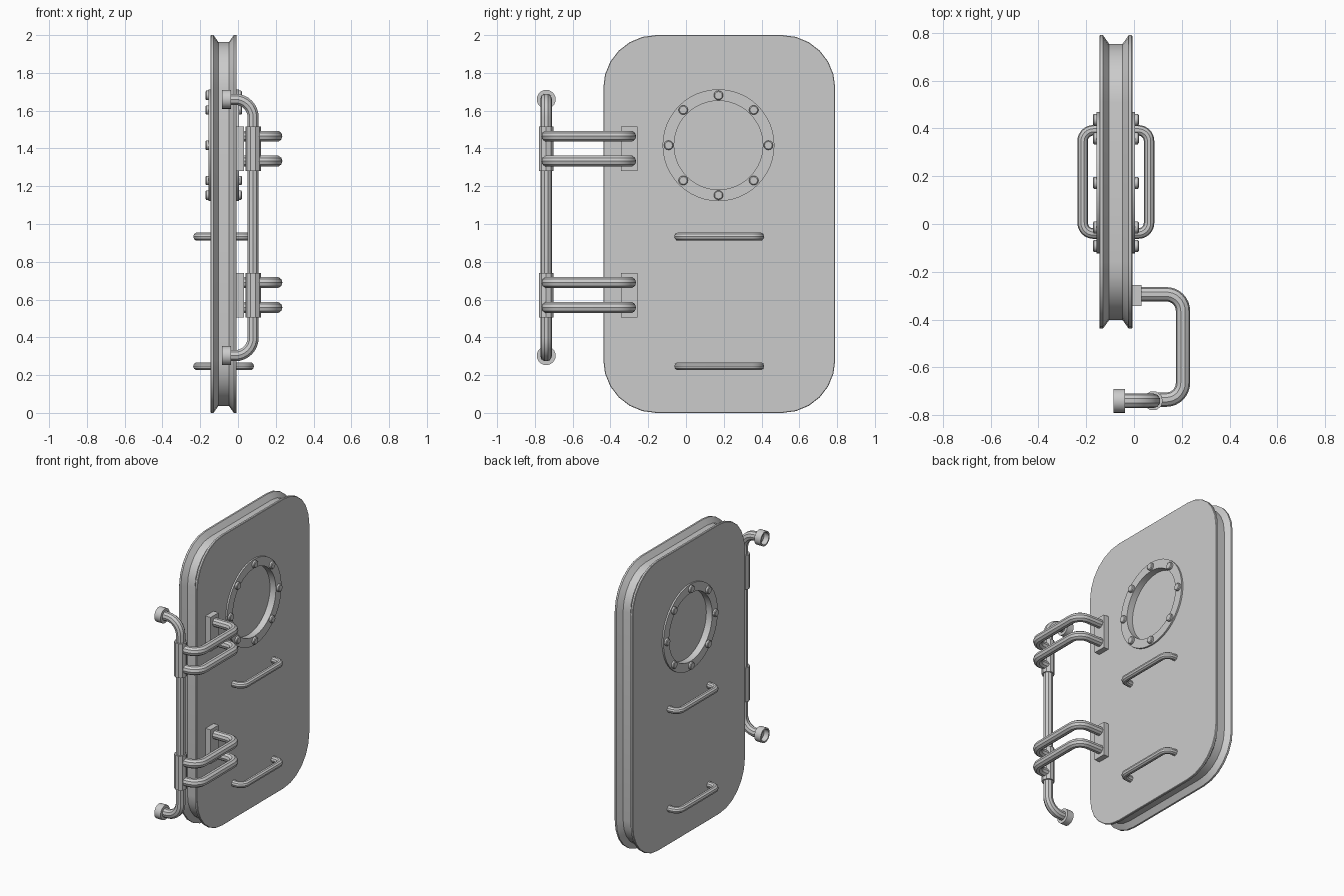
import bpy, bmesh
from math import pi, sin, cos
from mathutils import Vector, Matrix

if "Cube" in bpy.data.objects:
    bpy.data.objects.remove(bpy.data.objects["Cube"])

steel = bpy.data.materials.new("grey_steel")
steel.use_nodes = True
GREY = (0.6, 0.6, 0.6, 1)
steel.diffuse_color = GREY
steel.node_tree.nodes["Principled BSDF"].inputs["Base Color"].default_value = GREY

CX = -0.076             # mid-plane of the door
HALF = 0.069            # half thickness of the door
PORT = Vector((CX, 0.172, 1.417))


def activate(ob):
    bpy.ops.object.select_all(action='DESELECT')
    ob.select_set(True)
    bpy.context.view_layer.objects.active = ob


def finish(ob, smooth=True):
    ob.data.materials.clear()
    ob.data.materials.append(steel)
    if smooth:
        activate(ob)
        bpy.ops.object.shade_smooth_by_angle(angle=0.6)
    return ob


def from_bmesh(name, bm):
    bmesh.ops.recalc_face_normals(bm, faces=bm.faces)
    me = bpy.data.meshes.new(name)
    bm.to_mesh(me)
    bm.free()
    ob = bpy.data.objects.new(name, me)
    bpy.context.collection.objects.link(ob)
    return ob


def loft(name, rings, closed=False):
    """Skin matching rings of points; cap the ends or join them in a loop."""
    bm = bmesh.new()
    loops = [[bm.verts.new(p) for p in ring] for ring in rings]
    n = len(loops[0])
    pairs = list(zip(loops, loops[1:]))
    if closed:
        pairs.append((loops[-1], loops[0]))
    else:
        bm.faces.new(loops[0])
        bm.faces.new(loops[-1])
    for a, b in pairs:
        for i in range(n):
            j = (i + 1) % n
            bm.faces.new((a[i], a[j], b[j], b[i]))
    return from_bmesh(name, bm)


def lathe_x(name, centre, profile, sides=32, closed=False):
    """Turn (x, radius) pairs around an axis along x."""
    angles = [2 * pi * i / sides for i in range(sides)]
    rings = [[centre + Vector((x, r * cos(a), r * sin(a))) for a in angles]
             for x, r in profile]
    return loft(name, rings, closed)


def tube(name, points, radius, bend, steps=8):
    """Round pipe through the points with rounded corners."""
    pts = [Vector(p) for p in points]
    path = [pts[0]]
    for before, corner, after in zip(pts, pts[1:], pts[2:]):
        u, v = (before - corner).normalized(), (after - corner).normalized()
        for i in range(steps + 1):
            t = pi / 2 * i / steps
            path.append(corner + bend * (u * (1 - sin(t)) + v * (1 - cos(t))))
    path.append(pts[-1])
    cu = bpy.data.curves.new(name, 'CURVE')
    cu.dimensions = '3D'
    cu.bevel_depth = radius
    cu.bevel_resolution = 3
    cu.use_fill_caps = True
    sp = cu.splines.new('POLY')
    sp.points.add(len(path) - 1)
    for p, co in zip(sp.points, path):
        p.co = (*co, 1)
    ob = bpy.data.objects.new(name, cu)
    bpy.context.collection.objects.link(ob)
    activate(ob)
    bpy.ops.object.convert(target='MESH')
    return finish(bpy.context.object)


# Door slab: rounded rectangle outline with a groove around its rim
def outline(x, inset, radius=0.28, steps=6):
    pts = []
    for k, (sy, sz) in enumerate(((1, 1), (-1, 1), (-1, -1), (1, -1))):
        cy, cz = 0.176 + sy * (0.614 - radius), 1 + sz * (1 - radius)
        for i in range(steps + 1):
            a = pi / 2 * (k + i / steps)
            r = radius - inset
            pts.append((x, cy + r * cos(a), cz + r * sin(a)))
    return pts


rim = ((-HALF, 0.003), (-0.066, 0), (-0.054, 0), (-0.028, 0.036),
       (0.028, 0.036), (0.054, 0), (0.066, 0), (HALF, 0.003))
door = loft("door", [outline(CX + x, d) for x, d in rim])

# Porthole recess on both faces, leaving a pane in the middle
for side in (-1, 1):
    cutter = lathe_x("recess_cutter", PORT,
                     ((side * 0.035, 0.235), (side * 0.12, 0.235)), 48)
    mod = door.modifiers.new("recess", 'BOOLEAN')
    mod.operation = 'DIFFERENCE'
    mod.solver = 'EXACT'
    mod.object = cutter
    activate(door)
    bpy.ops.object.modifier_apply(modifier=mod.name)
    bpy.data.objects.remove(cutter)
finish(door)

# Porthole rings, bolts and grab handles on both faces
for side, label in ((-1, "right"), (1, "left")):
    finish(lathe_x(f"porthole_ring_{label}", PORT,
                   [(side * x, r) for x, r in ((0.06, 0.235), (0.06, 0.296),
                                               (0.08, 0.296), (0.08, 0.235))],
                   48, closed=True))
    for i in range(8):
        a = i * pi / 4
        spot = PORT + 0.264 * Vector((0, cos(a), sin(a)))
        finish(lathe_x(f"porthole_bolt_{label}_{i + 1}", spot,
                       [(side * 0.075, 0.025), (side * 0.092, 0.025),
                        (side * 0.096, 0.02)], 12))
    for z, level in ((0.933, "upper"), (0.247, "lower")):
        base, out = CX + side * 0.06, CX + side * 0.139
        tube(f"grab_handle_{level}_{label}",
             [(base, -0.04, z), (out, -0.04, z), (out, 0.392, z),
              (base, 0.392, z)], 0.022, 0.045)

# Hinge pipe bent back at both ends, with open end collars
PX, PY = 0.08, -0.74
LOW, HIGH = 0.303, 1.66
tube("hinge_pipe", [(-0.05, PY, LOW), (PX, PY, LOW),
                    (PX, PY, HIGH), (-0.05, PY, HIGH)], 0.031, 0.095)
for z, level in ((LOW, "lower"), (HIGH, "upper")):
    finish(lathe_x(f"pipe_collar_{level}", Vector((0, PY, z)),
                   ((-0.038, 0.028), (-0.038, 0.05), (-0.086, 0.05),
                    (-0.086, 0.04), (-0.05, 0.04), (-0.05, 0.028)),
                   24, closed=True))

# Hinges: sleeve on the pipe, mounting plate on the door, two bent arms
for zc, level in ((0.623, "lower"), (1.398, "upper")):
    tube(f"hinge_sleeve_{level}",
         [(PX, PY, zc - 0.118), (PX, PY, zc + 0.118)], 0.041, 0)
    bm = bmesh.new()
    bmesh.ops.create_cube(bm, size=1, matrix=Matrix.Translation(
        (0.01, -0.3, zc)) @ Matrix.Diagonal((0.044, 0.088, 0.236, 1)))
    finish(from_bmesh(f"hinge_plate_{level}", bm), smooth=False)
    for dz, arm in ((-0.065, "bottom"), (0.067, "top")):
        z = zc + dz
        tube(f"hinge_arm_{level}_{arm}",
             [(PX, -0.735, z), (0.205, -0.735, z),
              (0.205, -0.294, z), (0.02, -0.294, z)], 0.03, 0.07)
